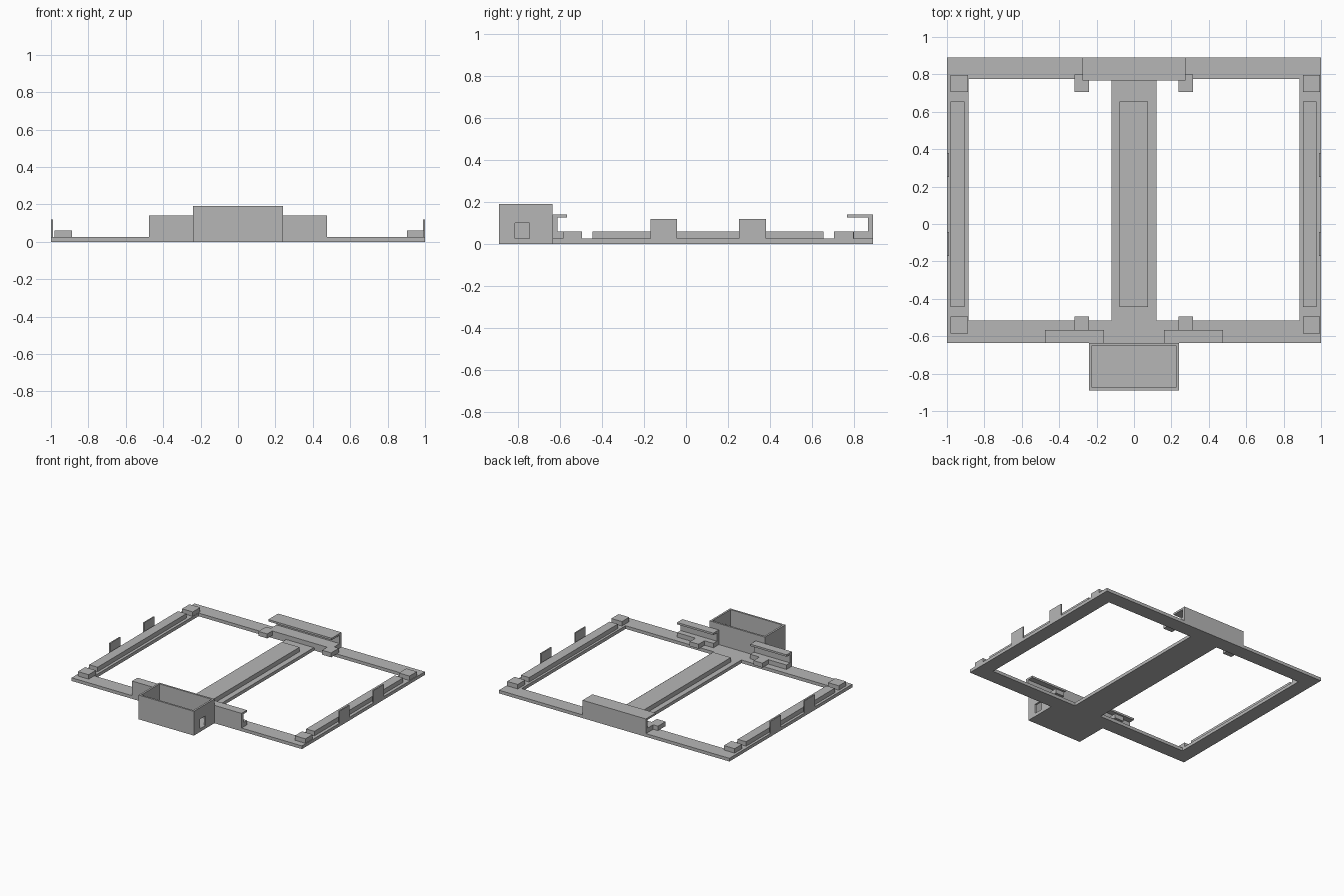
import bpy
import bmesh

old = bpy.data.objects.get("Cube")
if old:
    bpy.data.objects.remove(old, do_unlink=True)

grey = bpy.data.materials.new("matte_grey")
COLOUR = (0.47, 0.47, 0.47, 1)
grey.diffuse_color = COLOUR
grey.use_nodes = True
grey.node_tree.nodes["Principled BSDF"].inputs["Base Color"].default_value = COLOUR

BASE = 0.025    # thickness of the flat frame
LOW = 0.06      # top of rails, blocks and clip feet
CLIP = 0.14     # top of the clips
BOX = 0.19      # top of the housing
FRONT, BACK = -0.635, 0.89


def finish(name, bm):
    bmesh.ops.recalc_face_normals(bm, faces=bm.faces)
    mesh = bpy.data.meshes.new(name)
    bm.to_mesh(mesh)
    bm.free()
    mesh.materials.append(grey)
    ob = bpy.data.objects.new(name, mesh)
    bpy.context.collection.objects.link(ob)
    return ob


def extrude(bm, faces, offset):
    geom = bmesh.ops.extrude_face_region(bm, geom=faces, use_keep_orig=True)["geom"]
    verts = [g for g in geom if isinstance(g, bmesh.types.BMVert)]
    bmesh.ops.translate(bm, verts=verts, vec=offset)


def panel(name, us, vs, solid, lo, hi, axis="z"):
    """Thick panel from the grid cells where solid(i, j); openings stay clear."""
    bm = bmesh.new()
    place = (lambda u, v: (u, v, lo)) if axis == "z" else (lambda u, v: (lo, u, v))
    grid = [[bm.verts.new(place(u, v)) for v in vs] for u in us]
    faces = [bm.faces.new((grid[i][j], grid[i + 1][j], grid[i + 1][j + 1], grid[i][j + 1]))
             for i in range(len(us) - 1) for j in range(len(vs) - 1) if solid(i, j)]
    extrude(bm, faces, (0, 0, hi - lo) if axis == "z" else (hi - lo, 0, 0))
    loose = [v for v in bm.verts if not v.link_faces]
    bmesh.ops.delete(bm, geom=loose, context="VERTS")
    return finish(name, bm)


def block(name, x, y, z):
    return panel(name, x, y, lambda i, j: True, *z)


def clip(name, x0, x1, outer, wall, lip):
    """C-shaped channel along x, opening towards lip."""
    outline = [(outer, BASE), (lip, BASE), (lip, LOW), (wall, LOW),
               (wall, CLIP - 0.015), (lip, CLIP - 0.015), (lip, CLIP), (outer, CLIP)]
    bm = bmesh.new()
    face = bm.faces.new([bm.verts.new((x0, y, z)) for y, z in outline])
    extrude(bm, [face], (x1 - x0, 0, 0))
    return finish(name, bm)


# Flat frame with centre spine and two large openings
panel("frame", (-1, -0.885, -0.12, 0.12, 0.885, 1), (FRONT, -0.515, 0.775, BACK),
      lambda i, j: j != 1 or i in (0, 2, 4), 0, BASE)

# Open-topped housing at the front, with a window in its left wall
W, Y0, Y1, T = 0.24, -0.89, FRONT, 0.015
block("housing_floor", (-W, W), (Y0, Y1), (0, BASE))
panel("housing_walls", (-W, T - W, W - T), (Y0, Y0 + T, Y1 - T, Y1),
      lambda i, j: i == 0 or j != 1, BASE, BOX)
panel("housing_window_wall", (Y0, -0.815, -0.745, Y1), (BASE, 0.1, BOX),
      lambda i, j: (i, j) != (1, 0), W - T, W, "x")

# Channel clips
clip("back_clip", -0.275, 0.275, BACK, 0.868, 0.768)
clip("front_right_clip", -0.475, -0.16, FRONT, -0.612, -0.568)
clip("front_left_clip", 0.16, 0.475, FRONT, -0.612, -0.568)

# Raised rails along the spine and both sides
RAIL_Y = (-0.445, 0.655)
block("centre_rail", (-0.078, 0.076), RAIL_Y, (BASE, LOW))
for side, rail_x, corner_x, edge in (
        ("right", (-0.98, -0.907), (-0.98, -0.887), (-1, -0.99)),
        ("left", (0.903, 0.975), (0.903, 0.995), (0.99, 1))):
    block(side + "_rail", rail_x, RAIL_Y, (BASE, LOW))
    tab_x = (-0.317, -0.24) if side == "right" else (0.237, 0.315)
    for end, corner_y, tab_y in (("front", (-0.585, -0.495), (-0.568, -0.495)),
                                 ("back", (0.705, 0.797), (0.705, 0.768))):
        block(f"{end}_{side}_corner_block", corner_x, corner_y, (BASE, LOW))
        block(f"{end}_{side}_stop_tab", tab_x, tab_y, (BASE, LOW))
    # Stop tab stretch beside the back clip
    beside = (tab_x[0], -0.275) if side == "right" else (0.275, tab_x[1])
    block(f"back_{side}_stop_root", beside, (0.768, 0.8), (BASE, LOW))
    # Thin upright plates on the outer edge
    for k, plate_y in enumerate(((-0.17, -0.043), (0.252, 0.38))):
        block(f"{side}_upright_plate_{k + 1}", edge, plate_y, (BASE, 0.12))
